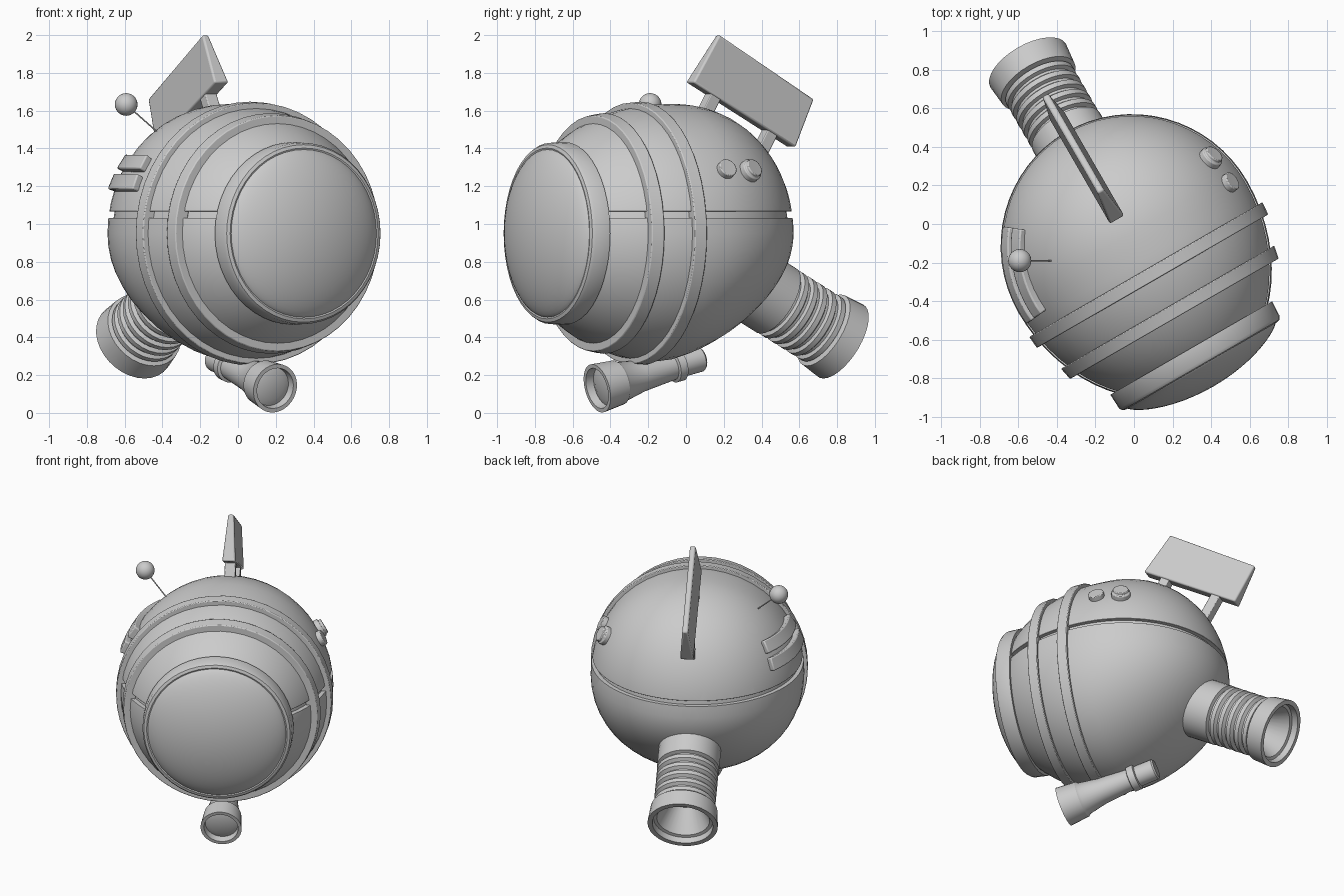
import bpy, bmesh
from math import sin, cos, pi, radians, sqrt
from mathutils import Vector, Matrix

if "Cube" in bpy.data.objects:
    bpy.data.objects.remove(bpy.data.objects["Cube"])

# Local frame: body centre at origin, nose along -y, whole model turned 30 degrees
FRAME = Matrix.Translation((-0.006, -0.119, 0.95)) @ Matrix.Rotation(radians(30), 4, 'Z')
INV = FRAME.inverted()
R, TAIL, NOSE = 0.684, 0.69, 0.82


def finish(name, bm, bevel=0.0, angle=32):
    bmesh.ops.remove_doubles(bm, verts=bm.verts, dist=1e-5)
    bmesh.ops.recalc_face_normals(bm, faces=bm.faces)
    me = bpy.data.meshes.new(name)
    bm.to_mesh(me)
    bm.free()
    ob = bpy.data.objects.new(name, me)
    bpy.context.collection.objects.link(ob)
    ob.matrix_world = FRAME
    if bevel:
        m = ob.modifiers.new("bevel", 'BEVEL')
        m.width, m.segments, m.limit_method = bevel, 2, 'ANGLE'
        m.angle_limit = radians(40)
    bpy.ops.object.select_all(action='DESELECT')
    ob.select_set(True)
    bpy.context.view_layer.objects.active = ob
    bpy.ops.object.shade_smooth_by_angle(angle=radians(angle))
    return ob


def lathe_bm(profile, origin, axis, segs=40, closed=False):
    """Revolve (radius, distance) points about an axis."""
    bm = bmesh.new()
    rot = Vector(axis).to_track_quat('Z', 'Y')
    rings = []
    for r, t in profile:
        rings.append([bm.verts.new(Vector(origin) + rot @ Vector(
            (r * cos(2 * pi * i / segs), r * sin(2 * pi * i / segs), t)))
            for i in range(segs)])
    n = len(rings)
    for a in range(n if closed else n - 1):
        p, q = rings[a], rings[(a + 1) % n]
        for i in range(segs):
            j = (i + 1) % segs
            bm.faces.new((p[i], p[j], q[j], q[i]))
    bmesh.ops.remove_doubles(bm, verts=bm.verts, dist=1e-5)
    bmesh.ops.dissolve_degenerate(bm, edges=bm.edges, dist=1e-6)
    return bm


def lathe(name, profile, origin, axis, segs=40, closed=False, bevel=0.0):
    return finish(name, lathe_bm(profile, origin, axis, segs, closed), bevel)


# Body: egg whose rear underside sweeps up, split into two shells with a recessed core
def egg(scale=1.0):
    prof = []
    for k in range(33):
        a = pi * k / 32
        t = -cos(a)
        prof.append((scale * R * sin(a) if 0 < k < 32 else 0.0,
                     scale * t * (TAIL if t > 0 else NOSE)))
    bm = lathe_bm(prof, (0, 0, 0), (0, 1, 0), 48)
    for v in bm.verts:
        if v.co.z < 0:
            v.co.z *= 1 - 0.35 * max(0, v.co.y + 0.05)
        else:
            v.co.z *= 1 + 0.12 * max(0, v.co.y)
    return bm


def shell(name, z, keep_up):
    bm = egg()
    bmesh.ops.bisect_plane(bm, geom=bm.verts[:] + bm.edges[:] + bm.faces[:],
                           plane_co=(0, 0, z), plane_no=(0, 0, 1),
                           clear_inner=keep_up, clear_outer=not keep_up)
    bmesh.ops.holes_fill(bm, edges=[e for e in bm.edges if e.is_boundary], sides=0)
    finish(name, bm, 0.006)


shell("upper_shell", 0.117, True)
shell("lower_shell", 0.082, False)
finish("seam_core", egg(0.96))

# Hoops around the body
for name, r0, r1, y0, y1 in (("rear_hoop", 0.698, 0.692, -0.135, -0.205),
                             ("front_hoop", 0.638, 0.624, -0.36, -0.43)):
    lathe(name, [(r0, y0), (r1, y1), (r1 - 0.07, y1), (r0 - 0.07, y0)],
          (0, 0, 0), (0, 1, 0), 48, True, 0.005)

# Front window: rim and domed glass
lathe("window_rim", [(0.484, -0.605), (0.48, -0.69), (0.47, -0.706), (0.452, -0.712),
                     (0.44, -0.708), (0.40, -0.605)], (0, 0, 0), (0, 1, 0), 48, True)
dome = [(r, -0.708 - 0.127 * (1 - (r / 0.445) ** 2) ** 0.75)
        for r in (0.445 * sin(pi / 2 * k / 12) for k in range(13))]
lathe("window_dome", dome + [(0.44, -0.60), (0, -0.60)], (0, 0, 0), (0, 1, 0), 48)

# Exhaust pipe: collar, ribs and hollow cup
el = radians(28.5)
prof = [(0, 0.4), (0.2, 0.4), (0.2, 0.785)]
for k in range(5):
    t = 0.785 + k * 0.064
    prof += [(0.177, t + 0.008), (0.177, t + 0.022), (0.198, t + 0.03), (0.198, t + 0.058)]
prof += [(0.18, 1.108), (0.215, 1.115), (0.226, 1.235), (0.195, 1.235), (0.19, 1.195),
         (0.17, 1.19), (0.09, 1.03), (0, 1.03)]
lathe("exhaust_pipe", prof, (0, 0, 0.02), (0, cos(el), -sin(el)), 32)

# Lamp slung beneath the body
el = radians(13.9)
lathe("belly_lamp", [(0, 0.03), (0.07, 0.032), (0.105, 0.045), (0.11, 0.0), (0.132, 0.0),
                     (0.12, 0.13), (0.108, 0.145), (0.085, 0.27), (0.07, 0.47), (0.086, 0.475),
                     (0.086, 0.52), (0.068, 0.525), (0.068, 0.645), (0.06, 0.655), (0, 0.655)],
      (0, -0.406, -0.82), (0, cos(el), sin(el)), 32)

# Top panel: slab thinner along its upper edge
bm = bmesh.new()
corners = [(0.332, 1.052, 0.018), (0.911, 0.71, 0.018), (0.784, 0.455, 0.043), (0.16, 0.80, 0.043)]
sides = [[bm.verts.new((s * w, y, z)) for y, z, w in corners] for s in (-1, 1)]
for f in sides:
    bm.faces.new(f)
for i in range(4):
    j = (i + 1) % 4
    bm.faces.new((sides[0][i], sides[0][j], sides[1][j], sides[1][i]))
finish("top_panel", bm, 0.01)

# Panel struts
for i, (y, z) in enumerate(((0.265, 0.66), (0.615, 0.475))):
    bm = bmesh.new()
    bmesh.ops.create_cube(bm, size=1, matrix=Matrix.Translation((0, y, z))
                          @ Matrix.Rotation(radians(-30), 4, 'X')
                          @ Matrix.Diagonal((0.07, 0.065, 0.24, 1)))
    finish(f"panel_strut_{i + 1}", bm, 0.005)

# Antenna
base, tip = INV @ Vector((-0.43, -0.19, 1.49)), INV @ Vector((-0.592, -0.19, 1.633))
length = (tip - base).length
lathe("antenna_rod", [(0, 0), (0.004, 0), (0.004, length), (0, length)], base, tip - base, 10)
bm = bmesh.new()
bmesh.ops.create_uvsphere(bm, u_segments=24, v_segments=14, radius=0.06,
                          matrix=Matrix.Translation(tip))
finish("antenna_ball", bm)

# Side buttons, one plain and one stepped
for name, p, prof in (
        ("plain_button", (0.46, 0.19, 1.265), [(0, -.05), (.051, -.05), (.051, .03), (0, .03)]),
        ("stepped_button", (0.37, 0.31, 1.26), [(0, -.05), (.062, -.05), (.062, .03),
                                                (.05, .032), (.05, .05), (0, .05)])):
    c = INV @ Vector(p)
    n = c.normalized()
    lathe(name, prof, n * R, n, 24, bevel=0.005)


# Curved vent plates hugging the left side
def on_body(az, elev, off):
    a = radians(az) - radians(30)
    d = Vector((cos(elev) * cos(a), cos(elev) * sin(a), sin(elev)))
    b = TAIL if d.y > 0 else NOSE
    return d * (1 / sqrt((d.x ** 2 + d.z ** 2) / R ** 2 + (d.y / b) ** 2) + off)


for name, e0, e1 in (("upper_vent", 28.5, 35.5), ("lower_vent", 19, 26)):
    bm = bmesh.new()
    loops = []
    for k in range(11):
        az = 171 + 45 * k / 10
        loops.append([bm.verts.new(on_body(az, radians(e), o))
                      for e, o in ((e0, -.02), (e0, .038), (e1, .038), (e1, -.02))])
    for p, q in zip(loops, loops[1:]):
        for i in range(4):
            j = (i + 1) % 4
            bm.faces.new((p[i], p[j], q[j], q[i]))
    bm.faces.new(loops[0])
    bm.faces.new(loops[-1])
    finish(name, bm, 0.008)
